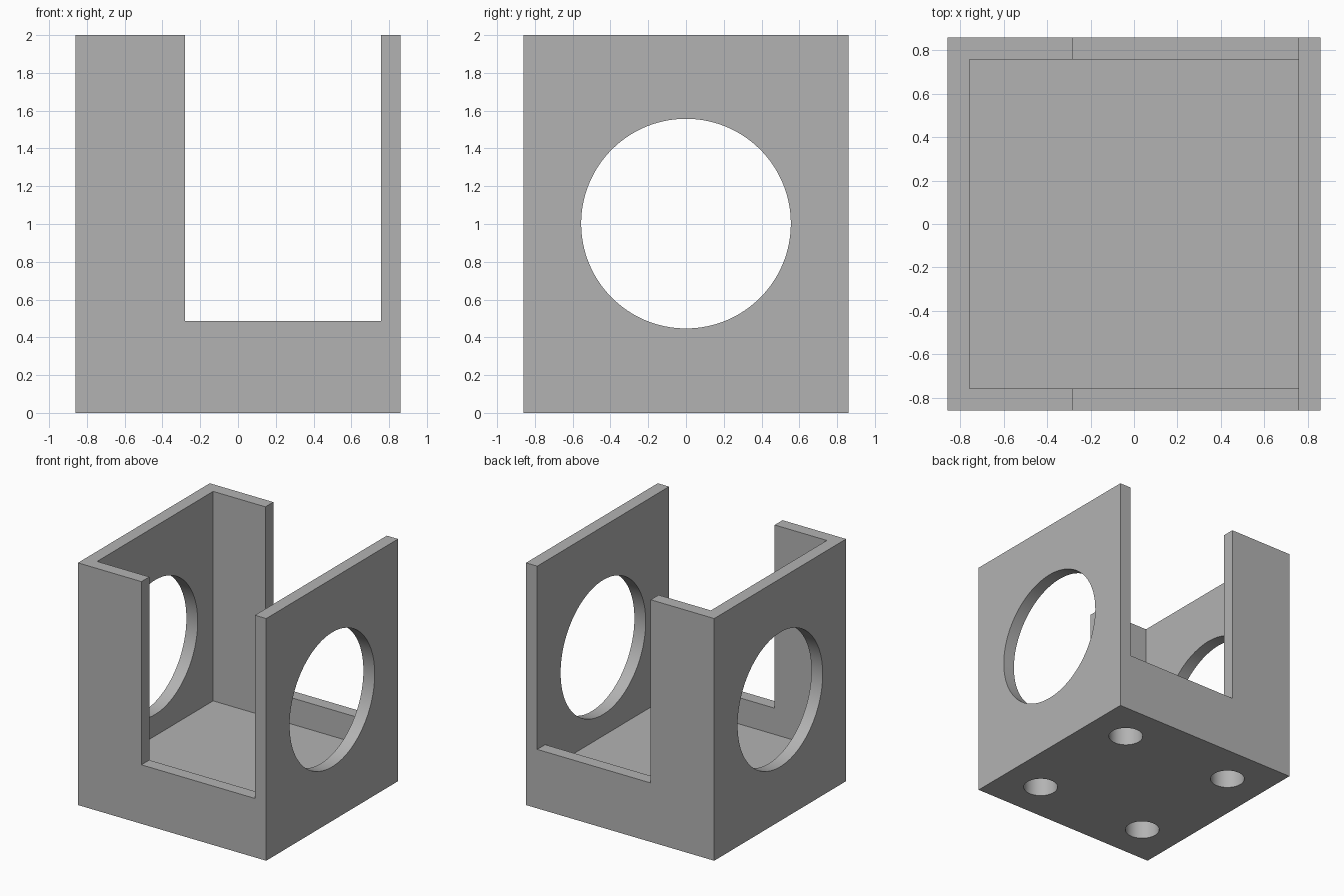
import bpy
import math
from mathutils import Vector

default = bpy.data.objects.get("Cube")
if default:
    bpy.data.objects.remove(default, do_unlink=True)

# Main dimensions
HALF, HEIGHT, WALL = 0.86, 2.0, 0.103
INNER = HALF - WALL
FLOOR, SILL = 0.27, 0.487
NOTCH_LEFT = -0.28
BORE_RADIUS, BORE_Z = 0.555, 1.002
POCKET_RADIUS, POCKET_OFFSET, POCKET_DEPTH = 0.132, 0.517, 0.2


def box(name, low, high):
    low, high = Vector(low), Vector(high)
    bpy.ops.mesh.primitive_cube_add(size=1, location=(low + high) / 2)
    obj = bpy.context.object
    obj.name = name
    obj.scale = high - low
    bpy.ops.object.transform_apply(location=True, rotation=False, scale=True)
    return obj


def cylinder(name, radius, depth, location, rotation=(0, 0, 0), sides=96):
    bpy.ops.mesh.primitive_cylinder_add(vertices=sides, radius=radius, depth=depth,
                                        location=location, rotation=rotation)
    obj = bpy.context.object
    obj.name = name
    return obj


def cut(target, cutter):
    mod = target.modifiers.new(cutter.name, "BOOLEAN")
    mod.operation = "DIFFERENCE"
    mod.solver = "EXACT"
    mod.object = cutter
    bpy.ops.object.select_all(action="DESELECT")
    target.select_set(True)
    bpy.context.view_layer.objects.active = target
    bpy.ops.object.modifier_apply(modifier=mod.name)
    bpy.data.objects.remove(cutter, do_unlink=True)


# Solid block
housing = box("housing", (-HALF, -HALF, 0), (HALF, HALF, HEIGHT))

# Open-topped cavity, leaving four walls and a floor
cut(housing, box("cavity", (-INNER, -INNER, FLOOR), (INNER, INNER, HEIGHT + 1)))

# Wide notch through the front and back walls
cut(housing, box("notch", (NOTCH_LEFT, -1, SILL), (INNER, 1, HEIGHT + 1)))

# Round opening through both side walls
cut(housing, cylinder("side_bore", BORE_RADIUS, 3, (0, 0, BORE_Z),
                      (0, math.pi / 2, 0), 128))

# Four blind pockets in the underside
for sx in (-1, 1):
    for sy in (-1, 1):
        cut(housing, cylinder("pocket", POCKET_RADIUS, POCKET_DEPTH * 2,
                              (sx * POCKET_OFFSET, sy * POCKET_OFFSET, 0), sides=64))

# Single grey finish
grey = bpy.data.materials.new("plain_grey")
grey.use_nodes = True
colour = (0.45, 0.45, 0.45, 1)
grey.diffuse_color = colour
grey.node_tree.nodes["Principled BSDF"].inputs["Base Color"].default_value = colour
housing.data.materials.clear()
housing.data.materials.append(grey)

# Smooth bores, crisp corners
housing.select_set(True)
bpy.context.view_layer.objects.active = housing
bpy.ops.object.shade_smooth_by_angle(angle=math.radians(30))
